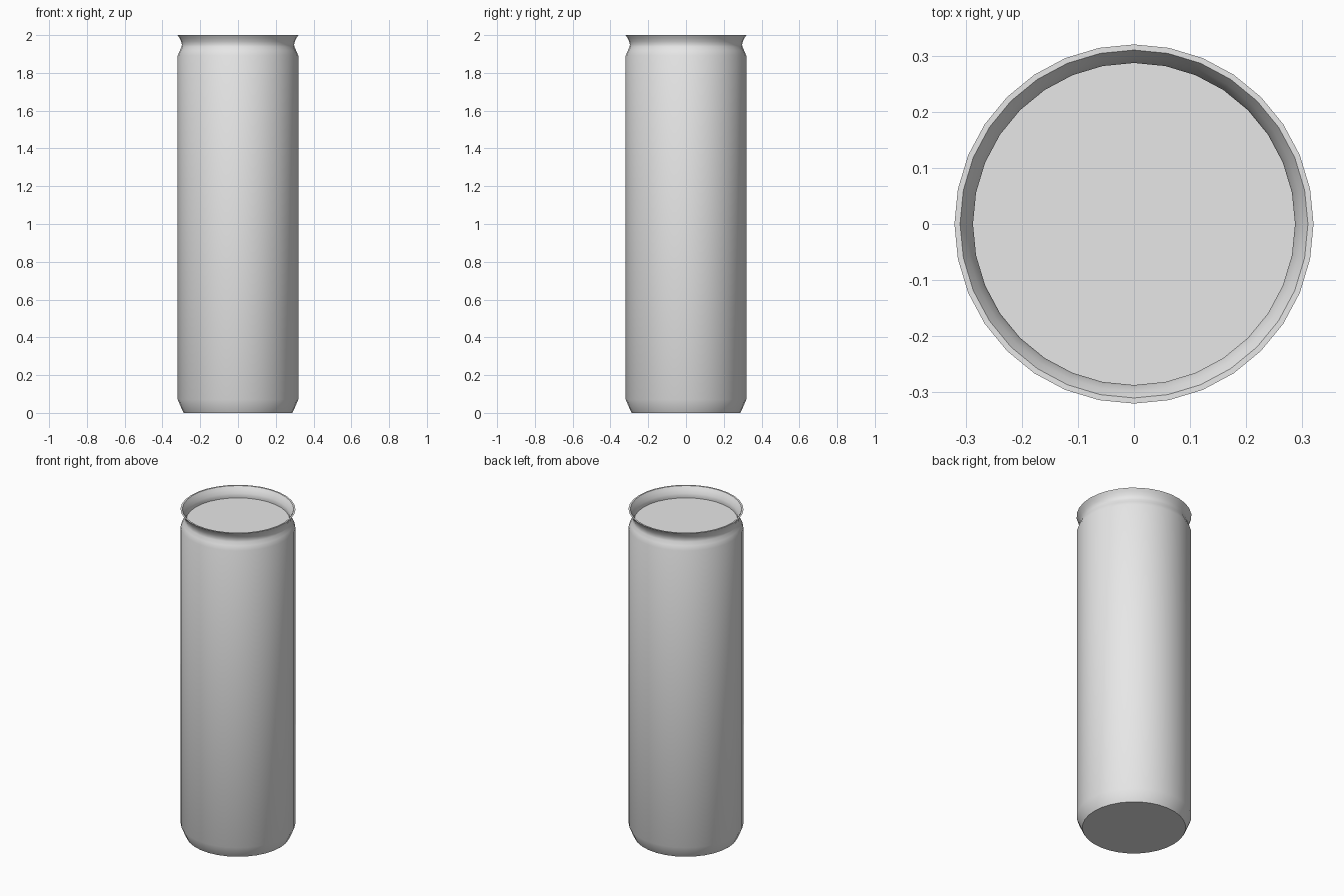
import bpy, bmesh, math

if "Cube" in bpy.data.objects:
    bpy.data.objects.remove(bpy.data.objects["Cube"])

SIDES = 32

metal = bpy.data.materials.new("light_grey_metal")
metal.diffuse_color = (0.8, 0.8, 0.8, 1)
metal.use_nodes = True
metal.node_tree.nodes["Principled BSDF"].inputs["Base Color"].default_value = metal.diffuse_color


def lathe(name, profile, cap_first=False, cap_last=False):
    """Revolve (radius, z) points, listed bottom to top on the outside."""
    bm = bmesh.new()
    rings = []
    for r, z in profile:
        rings.append([bm.verts.new((r * math.cos(2 * math.pi * i / SIDES),
                                    r * math.sin(2 * math.pi * i / SIDES), z))
                      for i in range(SIDES)])
    for a, b in zip(rings, rings[1:]):
        for i in range(SIDES):
            j = (i + 1) % SIDES
            bm.faces.new((a[i], a[j], b[j], b[i]))
    if cap_first:
        bm.faces.new(rings[0][::-1])
    if cap_last:
        bm.faces.new(rings[-1])
    me = bpy.data.meshes.new(name)
    bm.to_mesh(me)
    bm.free()
    ob = bpy.data.objects.new(name, me)
    bpy.context.collection.objects.link(ob)
    me.materials.append(metal)
    bpy.ops.object.select_all(action='DESELECT')
    ob.select_set(True)
    bpy.context.view_layer.objects.active = ob
    bpy.ops.object.shade_smooth_by_angle(angle=math.radians(35))
    return ob


# Can: base, tapered foot, straight wall, pinched neck, flared rim, sunken lid
lathe("can_body", [
    (0.288, 0.0), (0.294, 0.012), (0.319, 0.07),
    (0.319, 1.892), (0.308, 1.918), (0.299, 1.938), (0.297, 1.95),
    (0.301, 1.967), (0.310, 1.985), (0.320, 2.0),
    (0.310, 2.0), (0.299, 1.982), (0.290, 1.962), (0.287, 1.948),
    (0.288, 1.935),
], cap_first=True, cap_last=True)
